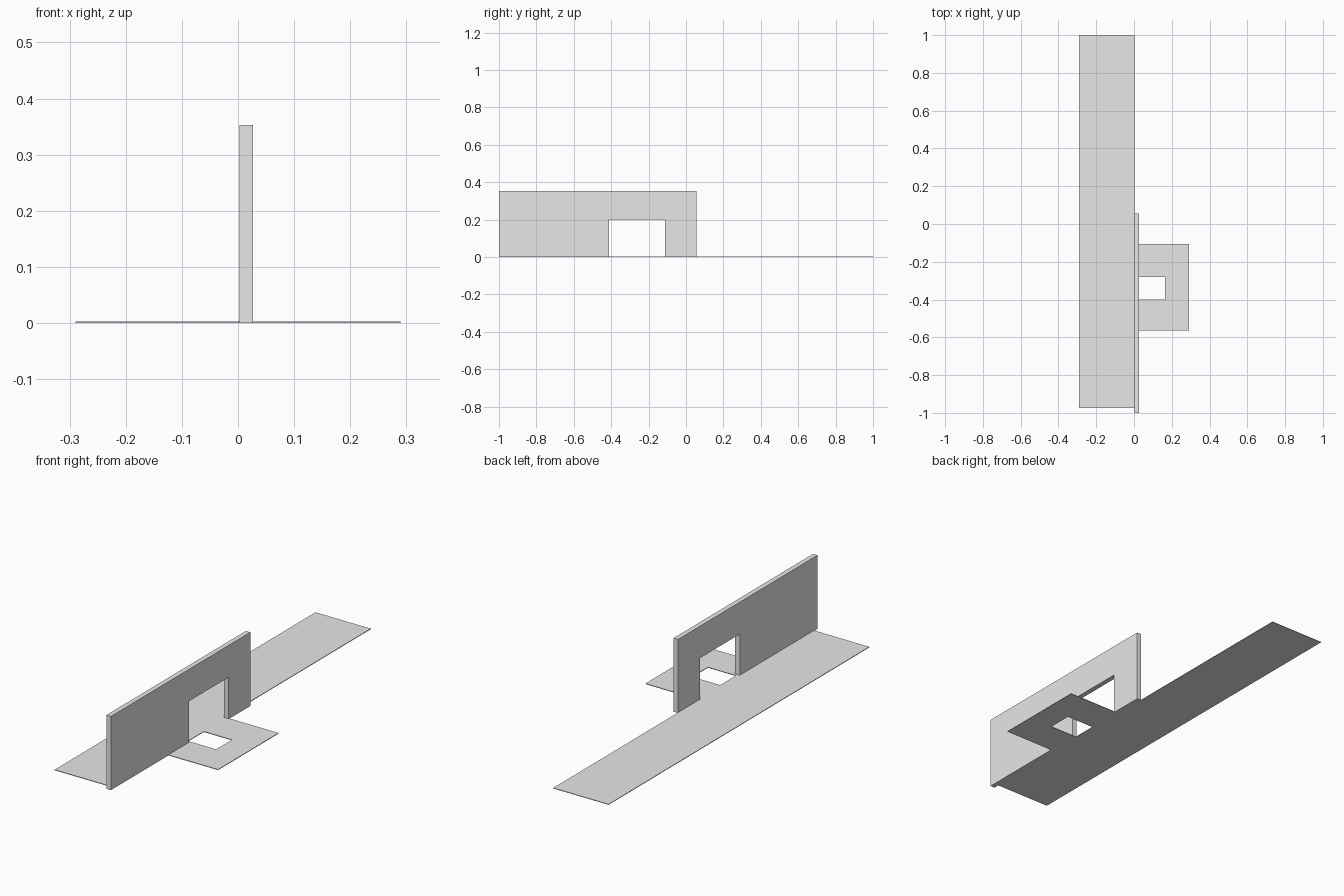
import bpy
import bmesh
from mathutils import Vector

cube = bpy.data.objects.get("Cube")
if cube:
    bpy.data.objects.remove(cube, do_unlink=True)

grey = bpy.data.materials.new("light grey")
grey.use_nodes = True
grey.diffuse_color = (0.8, 0.8, 0.8, 1)
grey.node_tree.nodes["Principled BSDF"].inputs["Base Color"].default_value = (0.8, 0.8, 0.8, 1)


def rect(u0, u1, v0, v1):
    return [(u0, v0), (u1, v0), (u1, v1), (u0, v1)]


def extrude_outline(name, loops, place, depth):
    """Fill closed outlines (later ones are holes) and extrude them along depth."""
    bm = bmesh.new()
    edges = []
    for loop in loops:
        verts = [bm.verts.new(place(u, v)) for u, v in loop]
        edges += [bm.edges.new((a, b)) for a, b in zip(verts, verts[1:] + verts[:1])]
    bmesh.ops.triangle_fill(bm, edges=edges, use_beauty=True)
    result = bmesh.ops.extrude_face_region(bm, geom=bm.faces[:], use_keep_orig=True)
    moved = [g for g in result["geom"] if isinstance(g, bmesh.types.BMVert)]
    bmesh.ops.translate(bm, verts=moved, vec=Vector(depth))
    bmesh.ops.recalc_face_normals(bm, faces=bm.faces[:])
    mesh = bpy.data.meshes.new(name)
    bm.to_mesh(mesh)
    bm.free()
    mesh.materials.append(grey)
    obj = bpy.data.objects.new(name, mesh)
    bpy.context.collection.objects.link(obj)
    return obj


edge = 0.29        # outer half width
wall_x = 0.003     # wall face nearest the strip
bay0, bay1 = -0.565, -0.107

# Thin floor: long strip with a side bay and a rectangular opening in the bay
floor = [(-edge, -0.973), (wall_x, -0.973), (wall_x, bay0), (edge, bay0),
         (edge, bay1), (wall_x, bay1), (wall_x, 1), (-edge, 1)]
opening = rect(0.015, 0.164, -0.4, -0.28)
extrude_outline("floor", [floor, opening], lambda x, y: (x, y, 0), (0, 0, 0.003))

# Upright wall with a doorway open at the bottom
wall = [(-1, 0), (-0.411, 0), (-0.411, 0.2), (-0.111, 0.2),
        (-0.111, 0), (0.055, 0), (0.055, 0.353), (-1, 0.353)]
extrude_outline("wall", [wall], lambda y, z: (wall_x, y, z), (0.024, 0, 0))
